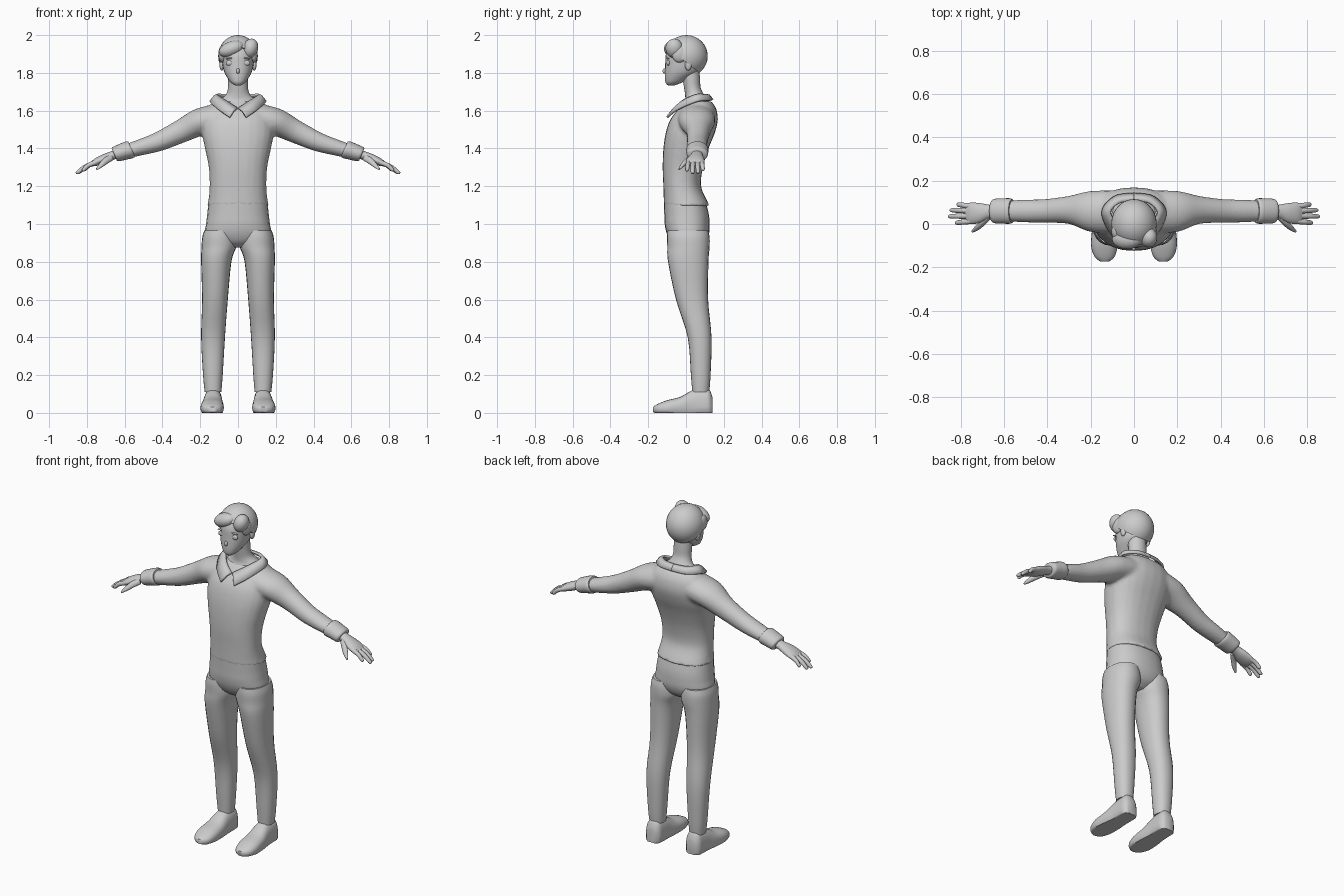
import bpy, bmesh
from math import sin, cos, pi, copysign
from mathutils import Vector, Matrix

if "Cube" in bpy.data.objects:
    bpy.data.objects.remove(bpy.data.objects["Cube"])

GREY = (0.6, 0.6, 0.6, 1)
mat = bpy.data.materials.new("plain grey")
mat.use_nodes = True
mat.diffuse_color = GREY
mat.node_tree.nodes["Principled BSDF"].inputs["Base Color"].default_value = GREY

X, Y, Z = Vector((1, 0, 0)), Vector((0, 1, 0)), Vector((0, 0, 1))
SIDES = ((1, "left"), (-1, "right"))
parts = []


def finish(name, bm):
    bmesh.ops.recalc_face_normals(bm, faces=bm.faces)
    mesh = bpy.data.meshes.new(name)
    bm.to_mesh(mesh)
    bm.free()
    mesh.materials.append(mat)
    ob = bpy.data.objects.new(name, mesh)
    bpy.context.collection.objects.link(ob)
    parts.append(ob)
    return ob


def spline(rows, steps):
    """Smooth curve through rows of numbers."""
    rows = [Vector(r) for r in rows]
    out = []
    for i in range(len(rows) - 1):
        a, b, c, d = rows[max(i - 1, 0)], rows[i], rows[i + 1], rows[min(i + 2, len(rows) - 1)]
        for k in range(steps):
            t = k / steps
            out.append(b + (c - a) * (t / 2) + (2 * a - 5 * b + 4 * c - d) * (t * t / 2)
                       + (3 * b - a - 3 * c + d) * (t ** 3 / 2))
    return out + [rows[-1]]


def loft(bm, rows, u=X, v=Y, side=1, power=2.0, steps=4, seg=24):
    """Skin oval sections given as x, y, z, u radius, v radius."""
    rings = []
    for r in spline(rows, steps):
        ring = []
        for k in range(seg):
            c, s = cos(2 * pi * k / seg), sin(2 * pi * k / seg)
            p = Vector(r[:3])
            p += u * r[3] * copysign(abs(c) ** (2 / power), c)
            p += v * r[4] * copysign(abs(s) ** (2 / power), s)
            ring.append(bm.verts.new((p.x * side, p.y, max(p.z, 0))))
        rings.append(ring)
    for a, b in zip(rings, rings[1:]):
        for k in range(seg):
            bm.faces.new((a[k - 1], a[k], b[k], b[k - 1]))
    bm.faces.new(rings[0])
    bm.faces.new(rings[-1])


def part(name, rows, **options):
    bm = bmesh.new()
    loft(bm, rows, **options)
    return finish(name, bm)


def ball(bm, centre, radii, tilt=0):
    m = Matrix.Translation(centre) @ Matrix.Rotation(tilt, 4, "Y") @ Matrix.Diagonal((*radii, 1))
    return bmesh.ops.create_uvsphere(bm, u_segments=28, v_segments=18, radius=1, matrix=m)


# Sweater: body and sleeves blended into one skin
bm = bmesh.new()
loft(bm, [(0, .003, 1.095, .166, .122), (0, -.002, 1.12, .158, .116), (0, -.02, 1.2, .15, .1),
          (0, -.017, 1.3, .155, .107), (0, 0, 1.4, .175, .12), (0, .022, 1.48, .19, .13),
          (0, .042, 1.55, .185, .127), (0, .06, 1.61, .165, .1), (0, .065, 1.65, .125, .07)], power=2.3)
for s, _ in SIDES:
    loft(bm, [(.08, .055, 1.565, .1, .08), (.2, .058, 1.54, .095, .073), (.3, .065, 1.492, .065, .062),
              (.415, .06, 1.438, .055, .052), (.5, .06, 1.41, .053, .045), (.6, .06, 1.382, .047, .037)],
         u=Y, v=Vector((.4, 0, .92)), side=s)
sweater = finish("sweater", bm)
remesh = sweater.modifiers.new("blend", "REMESH")
remesh.mode = "VOXEL"
remesh.voxel_size = .01
remesh.use_smooth_shade = True
soft = sweater.modifiers.new("soften", "SMOOTH")
soft.iterations = 6

# Trousers
part("trouser_hips", [(0, -.005, 1.11, .157, .112), (0, .003, 1.05, .163, .118), (0, .006, 1, .169, .119),
                      (0, .01, .95, .173, .112), (0, .012, .905, .13, .09), (0, .012, .875, .05, .05)],
     power=2.3)
for s, label in SIDES:
    part(label + "_trouser_leg",
         [(.096, .01, .965, .083, .108), (.099, .012, .93, .09, .113), (.101, .013, .88, .092, .112),
          (.115, .012, .8, .08, .107), (.122, .032, .6, .068, .085), (.132, .072, .4, .063, .063),
          (.133, .078, .2, .052, .052), (.132, .078, .11, .044, .045)], side=s, power=2.2)
    # Shoe, flattened on the ground
    part(label + "_shoe",
         [(.135, -.174, .018, .02, .014), (.136, -.15, .02, .047, .027), (.137, -.1, .025, .061, .042),
          (.135, -.03, .03, .059, .055), (.133, .03, .035, .052, .083), (.132, .08, .035, .05, .096),
          (.132, .12, .035, .047, .093), (.132, .14, .035, .03, .05)], u=X, v=Z, side=s, power=2.4)

# Cuffs and hands
ACROSS = Vector((.4, 0, .92))
FINGERS = (("index", .005, .825, 1.283), ("middle", .035, .858, 1.268),
           ("ring", .064, .85, 1.27), ("little", .09, .818, 1.285))
for s, label in SIDES:
    part(label + "_cuff",
         [(.563, .06, 1.397, .054, .043), (.575, .06, 1.393, .059, .048), (.61, .06, 1.382, .058, .045),
          (.645, .06, 1.37, .056, .041), (.655, .06, 1.367, .048, .035)], u=Y, v=ACROSS, side=s)
    bm = bmesh.new()
    loft(bm, [(.63, .058, 1.374, .031, .025), (.67, .057, 1.361, .032, .023), (.71, .051, 1.345, .045, .024),
              (.75, .049, 1.328, .05, .02), (.775, .049, 1.316, .045, .012)], u=Y, v=ACROSS, side=s)
    for name, y, tip_x, tip_z in FINGERS:
        root, tip = Vector((.75, .049 + (y - .049) * .8, 1.327)), Vector((tip_x, y, tip_z))
        bend = root.lerp(tip, .55) + Z * .008
        loft(bm, [(*root, .014, .014), (*bend, .012, .012), (*root.lerp(tip, .9), .01, .01),
                  (*tip, .004, .004)], u=Y, v=Vector((.55, 0, .83)), side=s, seg=12)
    loft(bm, [(.672, .035, 1.352, .016, .018), (.7, .005, 1.334, .014, .017), (.725, -.018, 1.312, .012, .013),
              (.748, -.036, 1.29, .005, .005)], u=Vector((.6, .8, 0)), v=ACROSS, side=s, seg=12)
    finish(label + "_hand", bm)

# Neck and head
part("neck", [(0, .055, 1.62, .12, .075), (0, .055, 1.655, .095, .06), (0, .045, 1.685, .064, .05),
              (0, .034, 1.72, .053, .044), (0, .028, 1.77, .052, .046), (0, .02, 1.83, .05, .05)])
part("head", [(0, -.078, 1.734, .016, .018), (0, -.066, 1.748, .037, .042), (0, -.048, 1.772, .055, .064),
              (0, -.024, 1.805, .073, .088), (0, -.014, 1.85, .083, .096), (0, -.008, 1.9, .086, .098),
              (0, 0, 1.95, .07, .08), (0, 0, 1.98, .03, .04)], power=2.15)
bm = bmesh.new()
ball(bm, (0, -.112, 1.81), (.009, .012, .014))
finish("nose", bm)
for s, label in SIDES:
    bm = bmesh.new()
    ball(bm, (.086 * s, .012, 1.843), (.012, .018, .03))
    finish(label + "_ear", bm)
    bm = bmesh.new()
    ball(bm, (.043 * s, -.094, 1.853), (.021, .009, .015), tilt=.1 * s)
    finish(label + "_eye", bm)
    bm = bmesh.new()
    ball(bm, (.043 * s, -.097, 1.877), (.024, .008, .004), tilt=.12 * s)
    finish(label + "_brow", bm)

# Hair: cap cut away from the face, then swept fringe locks
bm = bmesh.new()
ball(bm, (0, .002, 1.889), (.105, .113, .111))
cut = bmesh.ops.bisect_plane(bm, geom=bm.verts[:] + bm.edges[:] + bm.faces[:], plane_co=(0, -.03, 1.88),
                             plane_no=(0, -.62, -.78), clear_outer=True)
bmesh.ops.holes_fill(bm, edges=[e for e in bm.edges if e.is_boundary])
finish("hair_cap", bm)
bm = bmesh.new()
ball(bm, (-.034, -.07, 1.927), (.07, .046, .04), tilt=-.35)
ball(bm, (.066, -.062, 1.93), (.04, .046, .052), tilt=.3)
for s, _ in SIDES:
    ball(bm, (.083 * s, -.035, 1.9), (.021, .04, .045))
finish("hair_fringe", bm)

# Collar: folded strip running from the back to a point at the front
inner = [(0, .108, 1.683), (.07, .096, 1.683), (.108, .05, 1.682), (.062, -.018, 1.65), (.003, -.052, 1.612)]
outer = [(0, .14, 1.657), (.09, .125, 1.655), (.146, .055, 1.648), (.105, -.045, 1.607), (.043, -.1, 1.565)]
for s, label in SIDES:
    bm = bmesh.new()
    rows = []
    for a, b in zip(spline(inner, 6), spline(outer, 6)):
        ridge = a.lerp(b, .45) + Z * .008
        rows.append([bm.verts.new((p.x * s, p.y, p.z)) for p in (a, ridge, b)])
    for a, b in zip(rows, rows[1:]):
        for k in range(2):
            bm.faces.new((a[k], a[k + 1], b[k + 1], b[k]))
    collar = finish(label + "_collar", bm)
    thick = collar.modifiers.new("thickness", "SOLIDIFY")
    thick.thickness = .012
    thick.offset = 0

# Smooth shading with crisp rims
for ob in parts:
    ob.select_set(True)
bpy.context.view_layer.objects.active = sweater
bpy.ops.object.shade_smooth_by_angle(angle=.9)
